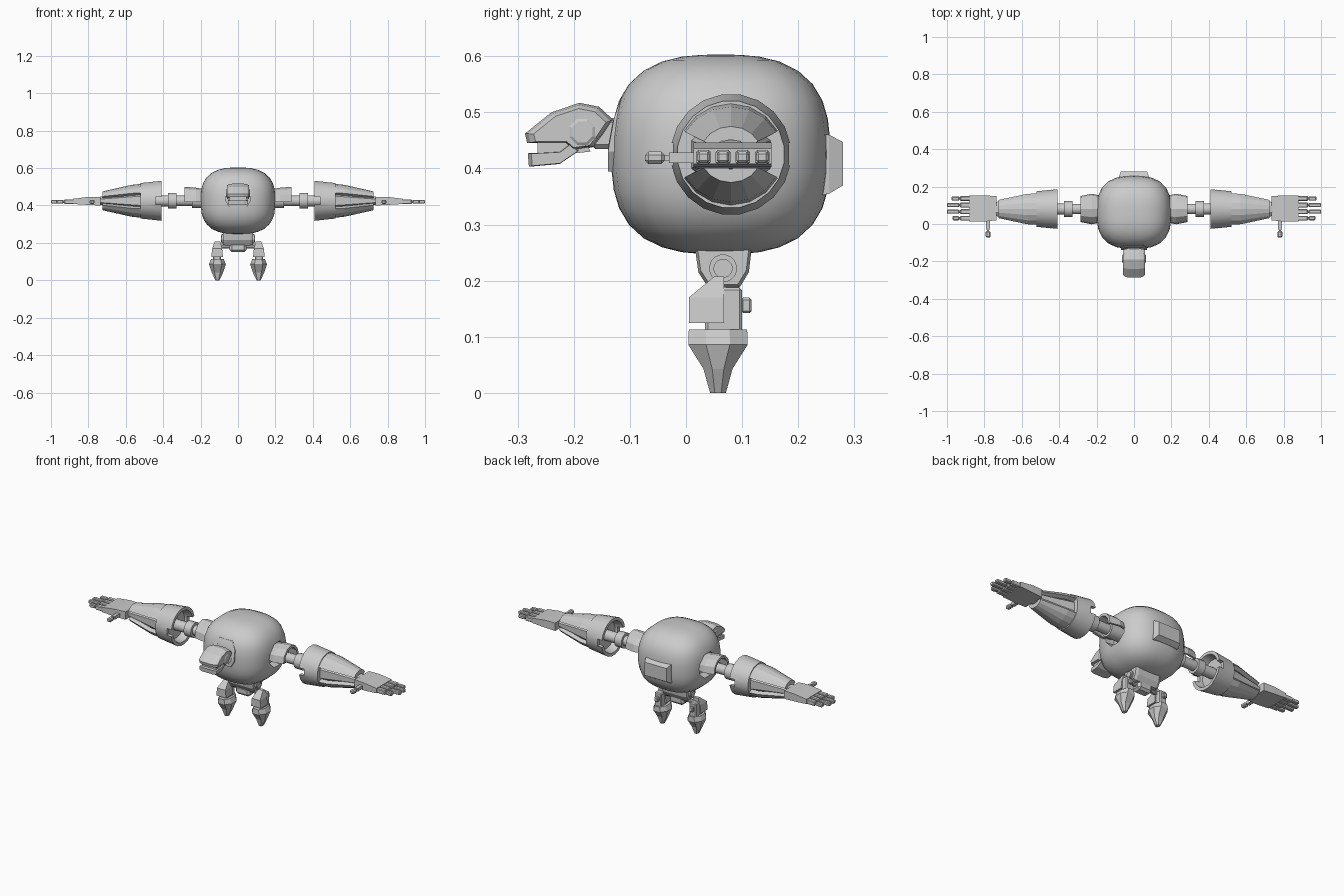
import bpy, bmesh, math
from mathutils import Vector

if "Cube" in bpy.data.objects:
    bpy.data.objects.remove(bpy.data.objects["Cube"])


def finish(name, bm, mirror=False, smooth=None, bevel=0):
    bmesh.ops.recalc_face_normals(bm, faces=bm.faces)
    me = bpy.data.meshes.new(name)
    bm.to_mesh(me)
    bm.free()
    ob = bpy.data.objects.new(name, me)
    bpy.context.collection.objects.link(ob)
    if bevel:
        m = ob.modifiers.new("bevel", 'BEVEL')
        m.width, m.segments = bevel, 1
    if mirror:
        m = ob.modifiers.new("mirror", 'MIRROR')
        m.use_mirror_merge = False
    if smooth:
        bpy.ops.object.select_all(action='DESELECT')
        bpy.context.view_layer.objects.active = ob
        ob.select_set(True)
        bpy.ops.object.shade_smooth_by_angle(angle=math.radians(smooth))
    return ob


def loft(name, rings, closed=False, **kw):
    """Skin a list of equal-length rings of points; cap the ends unless closed."""
    bm = bmesh.new()
    vs = [[bm.verts.new(p) for p in r] for r in rings]
    n, k = len(rings[0]), len(rings)
    for i in range(k if closed else k - 1):
        a, b = vs[i], vs[(i + 1) % k]
        for j in range(n):
            bm.faces.new((a[j], a[(j + 1) % n], b[(j + 1) % n], b[j]))
    if not closed:
        bm.faces.new(vs[0])
        bm.faces.new(vs[-1])
    return finish(name, bm, **kw)


def box(name, x, y, z, **kw):
    q = lambda h: [(x[0], y[0], h), (x[1], y[0], h), (x[1], y[1], h), (x[0], y[1], h)]
    return loft(name, [q(z[0]), q(z[1])], **kw)


def slab(name, prof, stations, centre=(0, 0), **kw):
    """Side-view (y, z) profile placed at several x positions with a scale."""
    cy, cz = centre
    return loft(name, [[(x, cy + (y - cy) * s, cz + (z - cz) * s) for y, z in prof]
                       for x, s in stations], **kw)


AY, AZ = 0.08, 0.425          # arm axis


def lathe(name, prof, n=16, cy=AY, cz=AZ, closed=False, **kw):
    """Turn (x, radius) points around an axis along x."""
    t = [2 * math.pi * (i + 0.5) / n for i in range(n)]
    return loft(name, [[(x, cy + r * math.cos(a), cz + r * math.sin(a)) for a in t]
                       for x, r in prof], closed=closed, **kw)


def shell(name, stations, a0, a1, thick, n=6, **kw):
    """Curved armour plate: arc sections (x, ry, rz) around the arm axis."""
    rings = []
    for x, ry, rz in stations:
        t = [math.radians(a0 + (a1 - a0) * i / n) for i in range(n + 1)]
        out = [(x, AY + ry * math.cos(a), AZ + rz * math.sin(a)) for a in t]
        inn = [(x, AY + (ry - thick) * math.cos(a), AZ + (rz - thick) * math.sin(a))
               for a in reversed(t)]
        rings.append(out + inn)
    return loft(name, rings, **kw)


def cut(ob, cutter):
    m = ob.modifiers.new("cut", 'BOOLEAN')
    m.operation, m.object, m.solver = 'DIFFERENCE', cutter, 'EXACT'
    cutter.hide_render = True
    cutter.hide_viewport = True


# Rounded-cube body with recessed shoulder sockets
bm = bmesh.new()
bmesh.ops.create_uvsphere(bm, u_segments=28, v_segments=18, radius=1)
for v in bm.verts:
    s = sum(abs(c) ** 2.75 for c in v.co) ** (-1 / 2.75)
    v.co = Vector((v.co.x * s * 0.2, 0.062 + v.co.y * s * 0.195, 0.425 + v.co.z * s * 0.178))
body = finish("body", bm, smooth=35)
for sx in (-1, 1):
    cut(body, lathe("socket_cutter", [(sx * 0.145, 0.07), (sx * 0.3, 0.08)], n=8))

# Back hatch
q = lambda y, w, a, b: [(-w, y, a), (w, y, a), (w, y, b), (-w, y, b)]
hatch = loft("back_hatch", [q(0.2, 0.085, 0.345, 0.465), q(0.255, 0.08, 0.355, 0.46),
                            q(0.28, 0.07, 0.37, 0.447)])

# Collar frame, neck and head
outer = [(-0.05, .395), (0.05, .395), (0.07, .43), (0.07, .49), (0.045, .535),
         (-0.045, .535), (-0.07, .49), (-0.07, .43)]
rings = []
for x, z in outer:
    y = -0.139 + max(0, z - 0.46) * 0.36
    xi, zi = x * 0.75, 0.465 + (z - 0.465) * 0.75
    yi = -0.139 + max(0, zi - 0.46) * 0.36
    rings.append([(x, y, z), (x, y + 0.035, z), (xi, yi + 0.035, zi), (xi, yi, zi)])
loft("collar_frame", rings, closed=True)
box("neck", (-0.035, 0.035), (-0.17, -0.11), (0.435, 0.49), bevel=0.008)
helmet = [(-.287, .462), (-.24, .50), (-.19, .517), (-.155, .51), (-.13, .487), (-.148, .46),
          (-.165, .438), (-.20, .432), (-.215, .445), (-.283, .445)]
slab("helmet", helmet, [(-.06, .82), (-.05, .93), (-.028, 1), (.028, 1), (.05, .93), (.06, .82)],
     centre=(-.2, .46))
slab("face", [(-.265, .42), (-.265, .455), (-.19, .47), (-.17, .43)], [(-.045, 1), (.045, 1)])
slab("jaw", [(-.28, .403), (-.225, .408), (-.19, .432), (-.205, .445), (-.225, .43), (-.282, .427)],
     [(-.054, .9), (-.035, 1), (.035, 1), (.054, .9)], centre=(-.22, .42))
lathe("ear_disc", [(0.045, .028), (.058, .028), (.063, .02)], n=8, cy=-.185, cz=.465, mirror=True)

# Shoulder pad and jointed upper arm
shell("shoulder_pad", [(0.17, .07, .06), (0.225, .082, .07), (0.285, .07, .075)],
      -5, 185, 0.014, mirror=True)
lathe("upper_arm", [(.14, .04), (.245, .04), (.245, .028), (.33, .028), (.33, .043), (.375, .043),
                    (.375, .03), (.48, .03)], smooth=30, mirror=True)

# Forearm: hollow notched cuff, core and armour plates
cuff = lathe("forearm_cuff", [(.41, .108), (.52, .096), (.52, .03), (.455, .03), (.455, .08),
                              (.41, .09)], n=20, closed=True, smooth=30)
cut(cuff, box("cuff_notch", (.40, .44), (-.1, .3), (.405, .445)))
cuff.modifiers.new("mirror", 'MIRROR')
core = [[(x, AY + ry * math.cos(i * math.pi / 4 + math.pi / 8),
          AZ + rz * math.sin(i * math.pi / 4 + math.pi / 8)) for i in range(8)]
        for x, ry, rz in ((.50, .08, .068), (.60, .062, .05), (.745, .04, .022))]
loft("forearm_core", core, mirror=True)
for nm, a in (("upper_plate", 90), ("lower_plate", 270)):
    shell("forearm_" + nm, [(.515, .094, .091), (.57, .092, .085), (.725, .055, .05)],
          a - 62, a + 62, 0.024, mirror=True)

# Hand: palm, four two-part fingers and a thumb
p = lambda x, a, b, c, d: [(x, a, c), (x, b, c), (x, b, d), (x, a, d)]
loft("palm", [p(.735, .02, .15, .40, .446), p(.80, .013, .152, .403, .446),
              p(.88, .013, .152, .408, .436)], mirror=True)
for i in range(4):
    y, tip = 0.031 + i * 0.035, (.97, 1, 1, .975)[i]
    box(f"finger_base_{i}", (.875, .93), (y - .013, y + .013), (.407, .433), bevel=.004, mirror=True)
    box(f"finger_tip_{i}", (.934, tip), (y - .011, y + .011), (.41, .43), bevel=.004, mirror=True)
    box(f"finger_joint_{i}", (.92, .94), (y - .006, y + .006), (.414, .426), mirror=True)
box("thumb_base", (.77, .79), (-.03, .02), (.41, .428), mirror=True)
box("thumb_tip", (.767, .793), (-.073, -.038), (.408, .43), bevel=.006, mirror=True)
box("thumb_joint", (.775, .785), (-.042, -.025), (.414, .424), mirror=True)

# Pelvis with hip discs and axle
slab("pelvis", [(.015, .265), (.118, .265), (.112, .215), (.095, .187), (.04, .187), (.022, .215)],
     [(-.08, .9), (-.065, 1), (.065, 1), (.08, .9)], centre=(.065, .245))
lathe("hip_disc", [(.07, .025), (.087, .025), (.087, .017), (.092, .017)], cy=.066, cz=.222,
      mirror=True)
box("crotch", (-.045, .045), (.035, .095), (.15, .20), bevel=.012)
lathe("hip_axle", [(-.11, .011), (.11, .011)], n=10, cy=.066, cz=.18)

# Legs: thigh armour, calf block, rear knob and pointed foot
r = lambda z, a, b, c, d: [(a, c, z), (b, c, z), (b, d, z), (a, d, z)]
loft("thigh_armour", [r(.125, .08, .143, .005, .068), r(.17, .085, .138, .005, .068),
                      r(.207, .095, .125, .05, .068)], mirror=True)
box("calf", (.09, .133), (.034, .10), (.10, .188), bevel=.005, mirror=True)
box("calf_knob", (.10, .123), (.098, .117), (.142, .17), bevel=.004, mirror=True)
foot = []
for z, rx, ry in ((.113, .034, .052), (.086, .045, .053), (.043, .031, .026), (0, .011, .014)):
    foot.append([(.11 + rx * a, .057 + ry * b, z) for a, b in
                 ((1, .4), (.5, 1), (-.5, 1), (-1, .4), (-1, -.4), (-.5, -1), (.5, -1), (1, -.4))])
loft("pointed_foot", foot, mirror=True)
